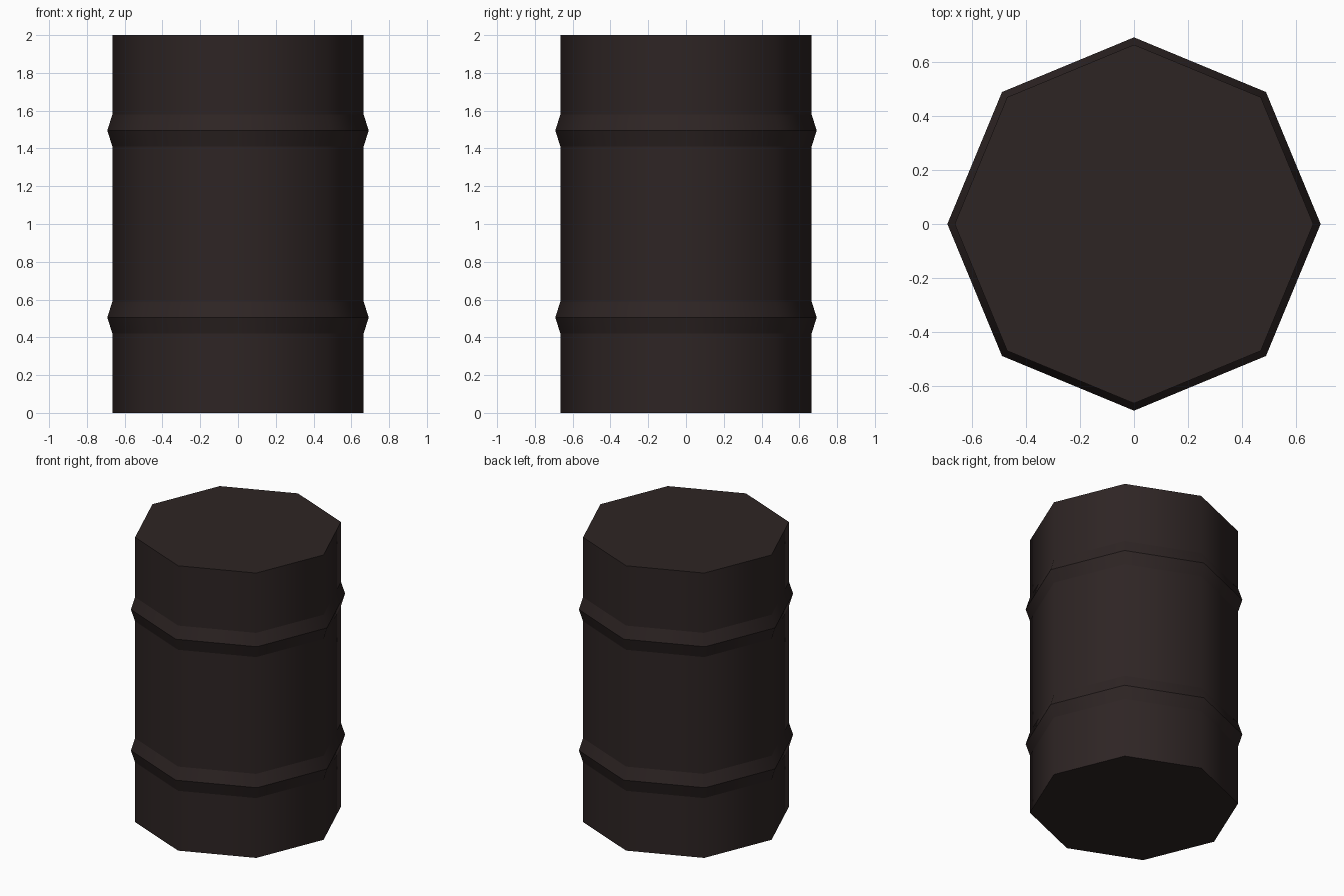
import bpy, bmesh, math

if "Cube" in bpy.data.objects:
    bpy.data.objects.remove(bpy.data.objects["Cube"])

SIDES = 8
# radius, height profile with two raised ribs
PROFILE = [(0.665, 0.0), (0.665, 0.42), (0.692, 0.505), (0.665, 0.59),
           (0.665, 1.41), (0.692, 1.495), (0.665, 1.58), (0.665, 2.0)]

paint = bpy.data.materials.new("dark_brown_metal")
paint.diffuse_color = (0.027, 0.018, 0.0175, 1)
paint.use_nodes = True
paint.node_tree.nodes["Principled BSDF"].inputs["Base Color"].default_value = paint.diffuse_color

# Barrel body: octagonal rings with corners on the axes
bm = bmesh.new()
rings = []
for r, z in PROFILE:
    rings.append([bm.verts.new((r * math.cos(math.tau * i / SIDES),
                                r * math.sin(math.tau * i / SIDES), z))
                  for i in range(SIDES)])
for a, b in zip(rings, rings[1:]):
    for i in range(SIDES):
        j = (i + 1) % SIDES
        bm.faces.new((a[i], a[j], b[j], b[i])).smooth = True

# Flat bottom and lid
bm.faces.new(rings[0][::-1])
bm.faces.new(rings[-1])

# Smooth around the barrel, crisp along every horizontal ring
for e in bm.edges:
    if abs(e.verts[0].co.z - e.verts[1].co.z) < 1e-5:
        e.smooth = False

mesh = bpy.data.meshes.new("barrel")
bm.to_mesh(mesh)
bm.free()
mesh.materials.append(paint)
barrel = bpy.data.objects.new("barrel", mesh)
bpy.context.collection.objects.link(barrel)
